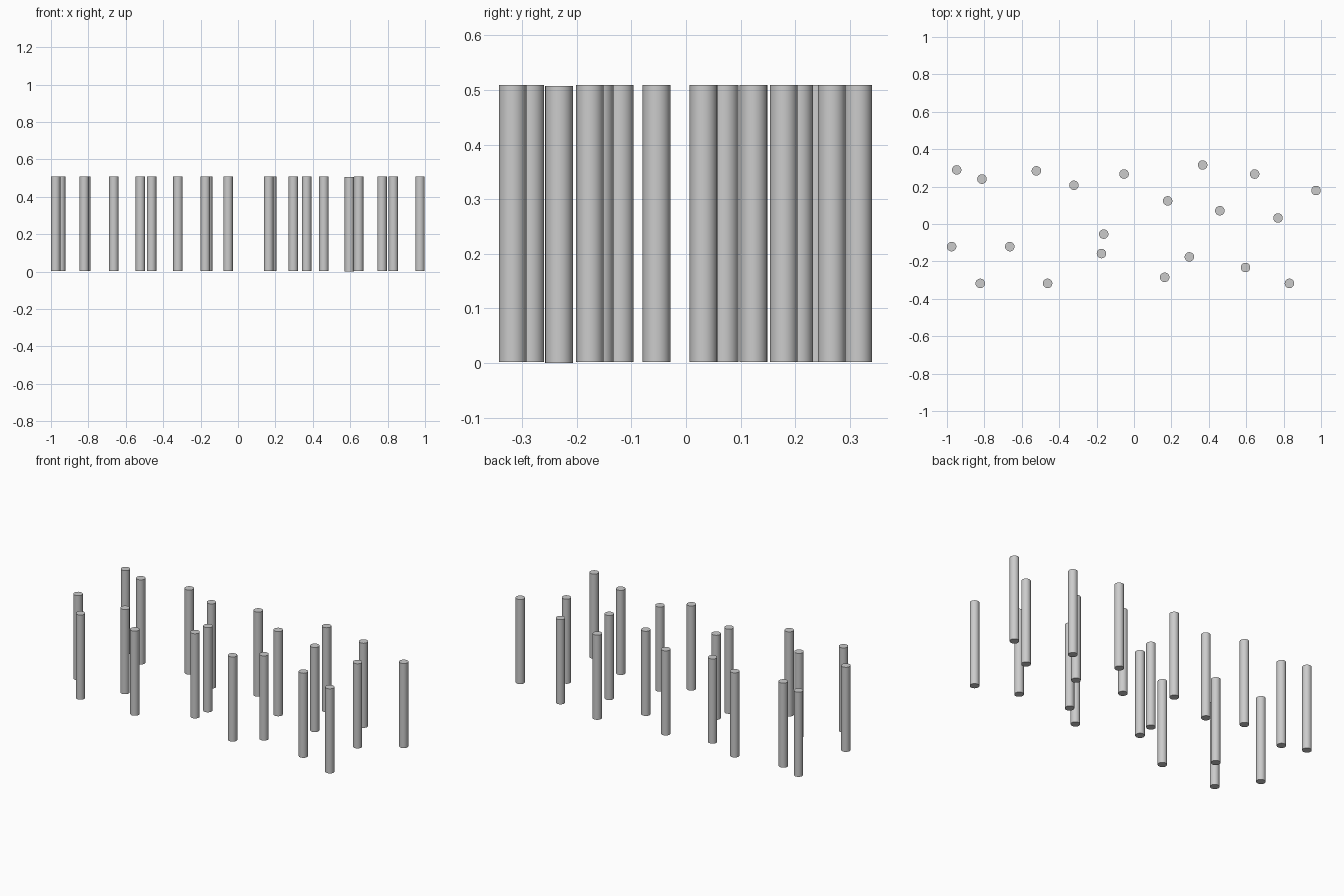
import bpy

RADIUS, HEIGHT = 0.0253, 0.507

# Scattered layout of identical upright pegs (x, y)
SPOTS = [
    (-0.948, 0.289), (-0.813, 0.240), (-0.522, 0.284), (-0.321, 0.207),
    (-0.053, 0.267), (0.367, 0.3155), (0.645, 0.267), (0.973, 0.179),
    (0.180, 0.1235), (0.459, 0.071), (0.770, 0.032), (-0.975, -0.121),
    (-0.664, -0.121), (-0.162, -0.054), (-0.174, -0.158), (0.296, -0.176),
    (0.164, -0.285), (0.596, -0.2325), (0.831, -0.3175), (-0.462, -0.3175),
    (-0.822, -0.3175),
]
LOW_PEG = 17  # this one sits a hair lower than the rest

for i, (x, y) in enumerate(SPOTS):
    base = 0.0 if i == LOW_PEG else 0.002
    bpy.ops.mesh.primitive_cylinder_add(
        vertices=32, radius=RADIUS, depth=HEIGHT,
        location=(x, y, base + HEIGHT / 2))
    peg = bpy.context.object
    peg.name = f"peg_{i + 1:02d}"
    bpy.ops.object.shade_smooth_by_angle()
